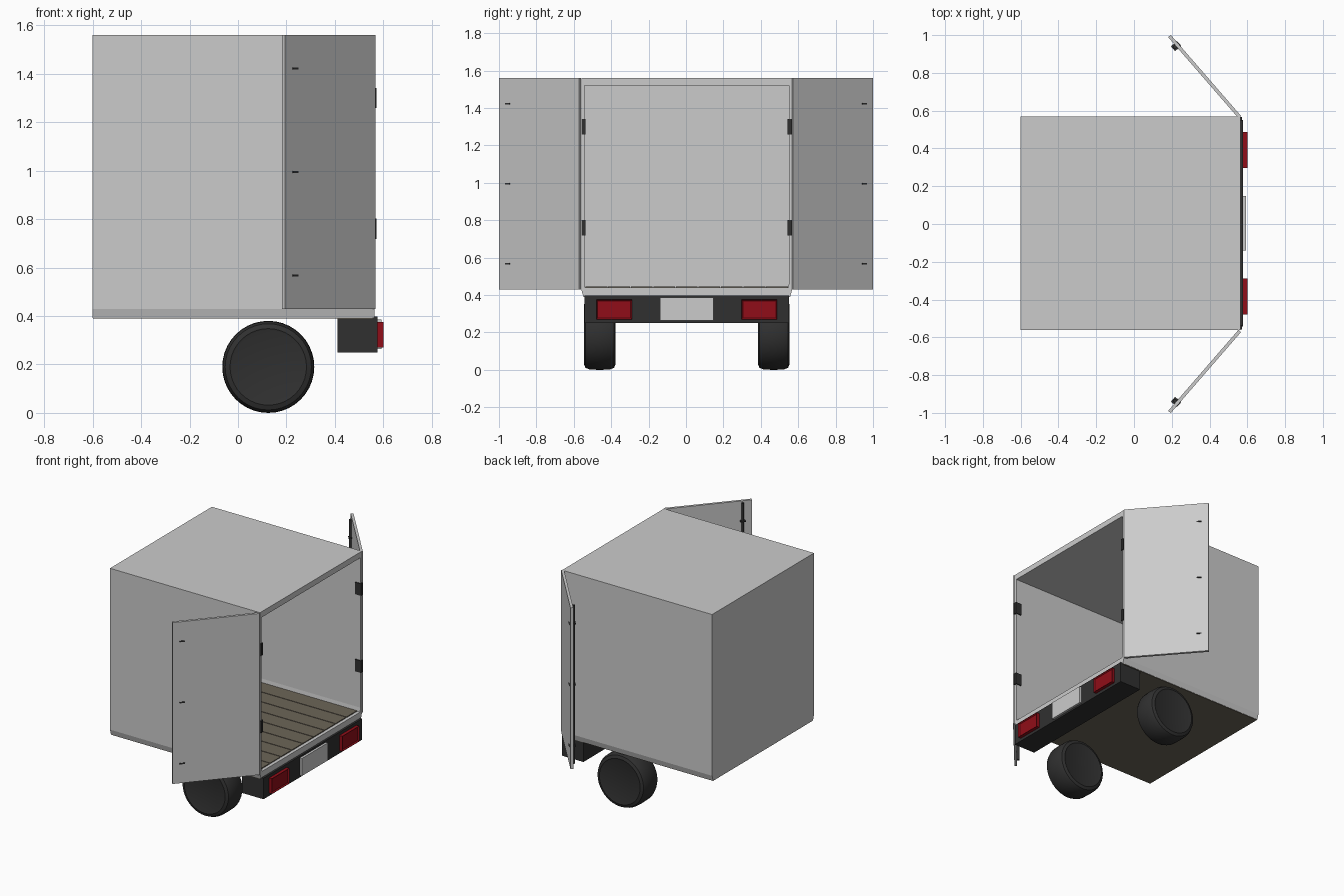
import bpy, bmesh, math
from mathutils import Matrix

if "Cube" in bpy.data.objects:
    bpy.data.objects.remove(bpy.data.objects["Cube"])

Y0 = 0.004  # small sideways offset of the body


def material(name, rgb):
    m = bpy.data.materials.new(name)
    m.diffuse_color = (*rgb, 1)
    m.use_nodes = True
    m.node_tree.nodes["Principled BSDF"].inputs["Base Color"].default_value = m.diffuse_color
    return m


BLACK = material("black", (0.03, 0.03, 0.03))
RED = material("red", (0.28, 0.004, 0.009))
WOOD = material("wood", (0.15, 0.13, 0.095))


def finish(name, bm, mat=None):
    bmesh.ops.recalc_face_normals(bm, faces=bm.faces[:])
    me = bpy.data.meshes.new(name)
    bm.to_mesh(me)
    bm.free()
    ob = bpy.data.objects.new(name, me)
    bpy.context.collection.objects.link(ob)
    if mat:
        me.materials.append(mat)
    return ob


def box(name, lo, hi, mat=None, matrix=None, inset=None):
    """Box between two corners; inset = (border, depth) recesses the +x face."""
    bm = bmesh.new()
    bmesh.ops.create_cube(bm, size=1)
    for v in bm.verts:
        v.co = [lo[i] + (v.co[i] + 0.5) * (hi[i] - lo[i]) for i in range(3)]
    bm.normal_update()
    if inset:
        face = max(bm.faces, key=lambda f: f.normal.x)
        bmesh.ops.inset_region(bm, faces=[face], thickness=inset[0])
        face.normal_update()
        bmesh.ops.translate(bm, verts=face.verts[:], vec=(-inset[1], 0, 0))
    if matrix:
        bm.transform(matrix)
    return finish(name, bm, mat)


# cargo body: outer and inner cross-sections, open at the rear (+x)
outer = [(-0.553, 0.392), (0.553, 0.392), (0.564, 0.43), (0.564, 1.56), (-0.564, 1.56), (-0.564, 0.43)]
inner = [(-0.543, 0.44), (0.543, 0.44), (0.547, 0.47), (0.547, 1.52), (-0.547, 1.52), (-0.547, 0.47)]
bm = bmesh.new()


def ring(profile, x):
    return [bm.verts.new((x, y + Y0, z)) for y, z in profile]


rings = [ring(outer, -0.6), ring(outer, 0.563), ring(inner, 0.563), ring(inner, -0.583)]
for a, b in zip(rings, rings[1:]):
    for i in range(6):
        j = (i + 1) % 6
        bm.faces.new((a[i], a[j], b[j], b[i]))
bm.faces.new(rings[0])
bm.faces.new(rings[-1])
finish("cargo_body", bm)

# wooden floor: underside panel and separate planks
box("underside_panel", (-0.598, Y0 - 0.551, 0.389), (0.555, Y0 + 0.551, 0.394), WOOD)
count, gap = 9, 0.005
width = 1.086 / count
for i in range(count):
    y = Y0 - 0.543 + i * width
    box("floor_plank", (-0.583, y + gap / 2, 0.438), (0.54, y + width - gap / 2, 0.446), WOOD)

# rear bumper with plate
box("bumper", (0.41, Y0 - 0.546, 0.25), (0.577, Y0 + 0.546, 0.398), BLACK)
box("number_plate", (0.57, Y0 - 0.143, 0.263), (0.593, Y0 + 0.143, 0.386))

# wheel cross-section: (radius, distance along axle)
tyre = [(0.0, -0.082), (0.15, -0.082), (0.158, -0.085), (0.178, -0.077), (0.188, -0.055),
        (0.19, 0.0), (0.188, 0.055), (0.178, 0.077), (0.158, 0.085), (0.15, 0.082), (0.0, 0.082)]

for s in (-1, 1):
    # wheels
    bm = bmesh.new()
    pts = [bm.verts.new((r, w, 0)) for r, w in tyre]
    edges = [bm.edges.new(p) for p in zip(pts, pts[1:])]
    bmesh.ops.spin(bm, geom=pts + edges, cent=(0, 0, 0), axis=(0, 1, 0),
                   angle=math.tau, steps=40)
    bmesh.ops.remove_doubles(bm, verts=bm.verts[:], dist=1e-4)
    bm.transform(Matrix.Translation((0.125, Y0 + s * 0.465, 0.19)))
    wheel = finish("wheel", bm, BLACK)
    for p in wheel.data.polygons:
        p.use_smooth = True
    bpy.context.view_layer.objects.active = wheel
    wheel.select_set(True)
    bpy.ops.object.shade_smooth_by_angle(angle=math.radians(35))
    wheel.select_set(False)

    # tail light with recessed lens
    y = Y0 + s * 0.388
    box("tail_light", (0.57, y - 0.095, 0.27), (0.6, y + 0.095, 0.376), RED, inset=(0.01, 0.008))

    # hinges on the rear frame
    for z in (0.76, 1.3):
        y = Y0 + s * 0.551
        box("hinge", (0.525, y - 0.011, z - 0.042), (0.571, y + 0.011, z + 0.042), BLACK)

    # open door: local x runs along the door, local -y*s faces the body
    ang = math.atan2(s * 0.755, -0.655)
    place = Matrix.Translation((0.56, s * 0.566, 0)) @ Matrix.Rotation(ang, 4, "Z")
    box("door", (0, -0.009, 0.43), (0.568, 0.009, 1.56), None, place)

    # locking rod on the outer side of the door
    bm = bmesh.new()
    bmesh.ops.create_cone(bm, cap_ends=True, segments=12, radius1=0.009, radius2=0.009, depth=1.11)
    bm.transform(place @ Matrix.Translation((0.505, s * 0.018, 0.995)))
    finish("lock_rod", bm, BLACK)
    for z in (0.567, 0.995, 1.423):
        ends = sorted((s * 0.03, -s * 0.013))
        box("rod_bracket", (0.488, ends[0], z - 0.004), (0.522, ends[1], z + 0.004), BLACK, place)
